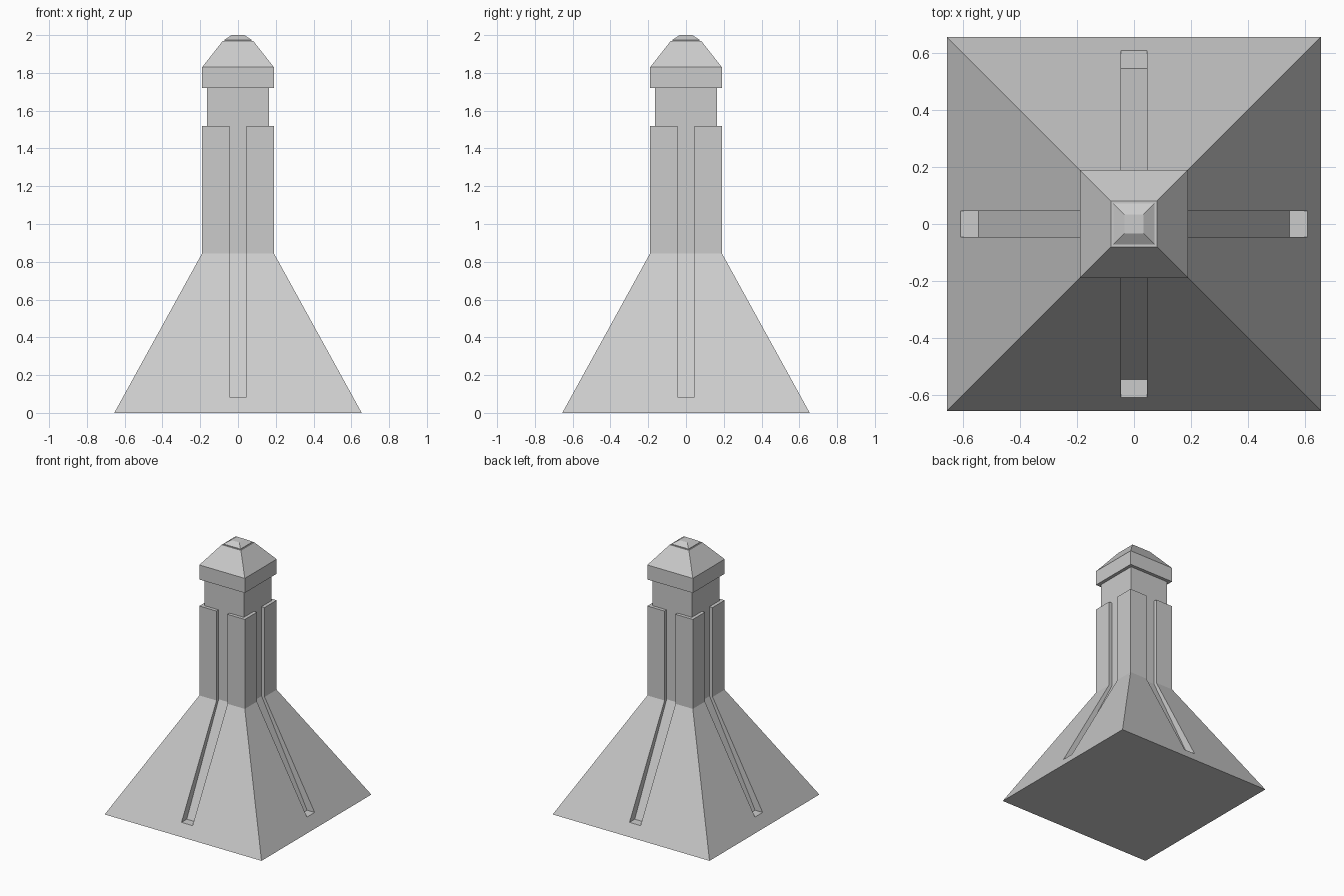
import bpy
import bmesh
from math import pi
from mathutils import Matrix

cube = bpy.data.objects.get("Cube")
if cube:
    bpy.data.objects.remove(cube, do_unlink=True)

grey = bpy.data.materials.new("stone_grey")
grey.use_nodes = True
colour = (0.6, 0.6, 0.6, 1)
grey.diffuse_color = colour
grey.node_tree.nodes["Principled BSDF"].inputs["Base Color"].default_value = colour


def make_object(name, bm):
    bmesh.ops.recalc_face_normals(bm, faces=bm.faces)
    mesh = bpy.data.meshes.new(name)
    bm.to_mesh(mesh)
    bm.free()
    mesh.materials.append(grey)
    obj = bpy.data.objects.new(name, mesh)
    bpy.context.collection.objects.link(obj)
    return obj


def square_loft(name, levels):
    """Closed square tower through (height, half width) levels."""
    bm = bmesh.new()
    rings = [[bm.verts.new((sx * h, sy * h, z))
              for sx, sy in ((-1, -1), (1, -1), (1, 1), (-1, 1))]
             for z, h in levels]
    for low, high in zip(rings, rings[1:]):
        for i in range(4):
            j = (i + 1) % 4
            bm.faces.new((low[i], low[j], high[j], high[i]))
    bm.faces.new(rings[0])
    bm.faces.new(rings[-1])
    return make_object(name, bm)


# Flared base and square shaft
shaft = square_loft("flared_shaft", [(0, 0.655), (0.845, 0.19), (1.52, 0.19)])

# Four slot cutters, one per side
slot_profile = [(0.545, 0.085), (0.165, 0.845), (0.165, 1.6), (0.9, 1.6), (0.9, 0.085)]
bm = bmesh.new()
for side in range(4):
    turn = Matrix.Rotation(side * pi / 2, 4, "Z")
    left, right = [[bm.verts.new(turn @ Matrix.Translation((x, y, z)).translation)
                    for y, z in slot_profile] for x in (-0.046, 0.046)]
    bm.faces.new(left)
    bm.faces.new(right)
    for i in range(len(left)):
        j = (i + 1) % len(left)
        bm.faces.new((left[i], left[j], right[j], right[i]))
cutter = make_object("slot_cutter", bm)
cutter.hide_render = True

# Cut the slots, then discard the helper
cut = shaft.modifiers.new("slots", "BOOLEAN")
cut.operation = "DIFFERENCE"
cut.solver = "EXACT"
cut.object = cutter
bpy.context.view_layer.update()
graph = bpy.context.evaluated_depsgraph_get()
carved = bpy.data.meshes.new_from_object(shaft.evaluated_get(graph))
shaft.modifiers.clear()
shaft.data = carved
bpy.data.objects.remove(cutter, do_unlink=True)

# Neck, overhanging cap and stepped peak
square_loft("neck", [(1.52, 0.165), (1.72, 0.165)])
square_loft("cap", [(1.72, 0.19), (1.83, 0.19), (1.97, 0.08)])
square_loft("peak", [(1.97, 0.072), (1.975, 0.072), (2.0, 0.034)])
